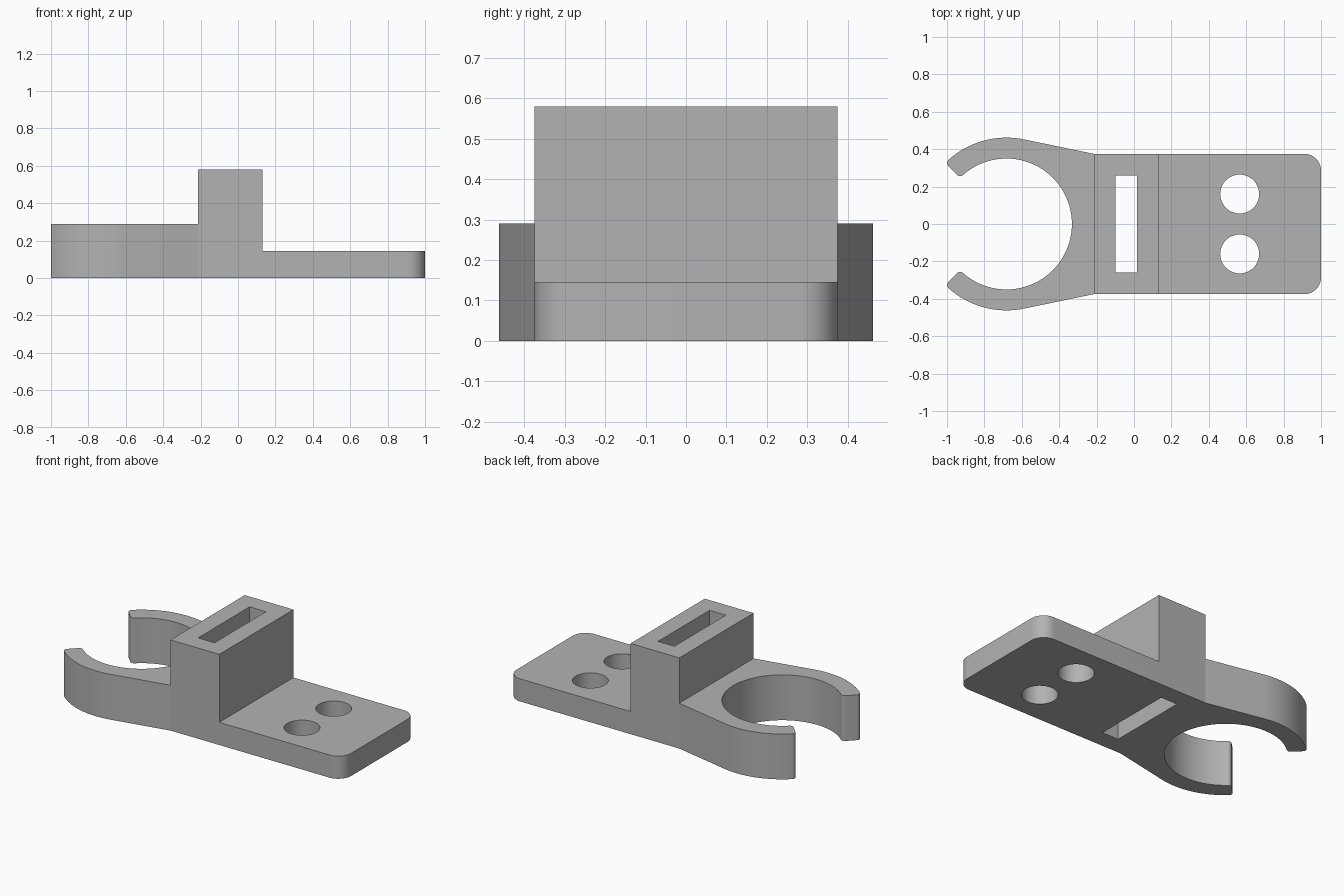
import bpy, bmesh
from math import radians, degrees, sin, cos, asin, acos, atan2, hypot

cube = bpy.data.objects.get("Cube")
if cube:
    bpy.data.objects.remove(cube, do_unlink=True)

grey = bpy.data.materials.new("plain grey")
grey.use_nodes = True
colour = (0.45, 0.45, 0.45, 1)
grey.diffuse_color = colour
grey.node_tree.nodes["Principled BSDF"].inputs["Base Color"].default_value = colour

# Main dimensions
HALF_WIDTH, BLOCK_LEFT, BLOCK_RIGHT = 0.375, -0.215, 0.13
CLIP_TOP, PLATE_TOP, BLOCK_TOP = 0.29, 0.145, 0.58
RING_X, BORE, OUTER = -0.682, 0.35, 0.462
TIP_ANGLE, TIP_ROUND, CORNER = 135, 0.022, 0.09


def arc(cx, cy, r, start, end, steps):
    angles = [radians(start + (end - start) * i / steps) for i in range(steps + 1)]
    return [(cx + r * cos(a), cy + r * sin(a)) for a in angles]


def prism(name, outline, z0, z1):
    bm = bmesh.new()
    face = bm.faces.new([bm.verts.new((x, y, z0)) for x, y in outline])
    top = bmesh.ops.extrude_face_region(bm, geom=[face])["geom"]
    verts = [v for v in top if isinstance(v, bmesh.types.BMVert)]
    bmesh.ops.translate(bm, verts=verts, vec=(0, 0, z1 - z0))
    bmesh.ops.recalc_face_normals(bm, faces=bm.faces)
    mesh = bpy.data.meshes.new(name)
    bm.to_mesh(mesh)
    bm.free()
    mesh.materials.append(grey)
    obj = bpy.data.objects.new(name, mesh)
    bpy.context.collection.objects.link(obj)
    return obj


def rect(x0, x1, y):
    return [(x0, -y), (x1, -y), (x1, y), (x0, y)]


def tip_fillet(r, start_offset, end_offset):
    # Rounds one corner of the jaw tip; offsets pick the sweep directions
    a = TIP_ANGLE - degrees(asin(TIP_ROUND / r))
    cx, cy = RING_X + r * cos(radians(a)), r * sin(radians(a))
    side = TIP_ANGLE + 90
    start = side if start_offset is None else a + start_offset
    end = side if end_offset is None else a + end_offset
    return a, arc(cx, cy, TIP_ROUND, start, end, 12)


# Half footprint: bore, rounded jaw tip, outer arc, tangent flank, plate corner
in_angle, in_fillet = tip_fillet(BORE + TIP_ROUND, 180, None)
out_angle, out_fillet = tip_fillet(OUTER - TIP_ROUND, None, 0)
dx = BLOCK_LEFT - RING_X
tangent = degrees(atan2(HALF_WIDTH, dx) + acos(OUTER / hypot(dx, HALF_WIDTH)))
half = arc(RING_X, 0, BORE, 0, in_angle, 36)
half += in_fillet[1:] + out_fillet
half += arc(RING_X, 0, OUTER, out_angle, tangent, 16)[1:]
half.append((BLOCK_LEFT, HALF_WIDTH))
half += arc(1 - CORNER, HALF_WIDTH - CORNER, CORNER, 90, 0, 14)
footprint = half + [(x, -y) for x, y in reversed(half[1:])]
body = prism("clip_bracket", footprint, 0, BLOCK_TOP)

# Cutters: steps above clip and plate, slot through block, two screw holes
cutters = [
    prism("clip_step_cutter", rect(-2, BLOCK_LEFT, 1), CLIP_TOP, 1),
    prism("plate_step_cutter", rect(BLOCK_RIGHT, 2, 1), PLATE_TOP, 1),
    prism("slot_cutter", rect(-0.1, 0.016, 0.26), -1, 1),
]
for y in (-0.16, 0.16):
    cutters.append(prism("screw_hole_cutter", arc(0.565, y, 0.104, 0, 360, 64)[:-1], -1, 1))

bpy.ops.object.select_all(action="DESELECT")
body.select_set(True)
bpy.context.view_layer.objects.active = body
for cutter in cutters:
    cutter.hide_render = True
    mod = body.modifiers.new("cut", "BOOLEAN")
    mod.operation, mod.solver, mod.object = "DIFFERENCE", "EXACT", cutter
    bpy.ops.object.modifier_apply(modifier=mod.name)
    bpy.data.objects.remove(cutter, do_unlink=True)

bpy.ops.object.shade_smooth_by_angle(angle=radians(10))
